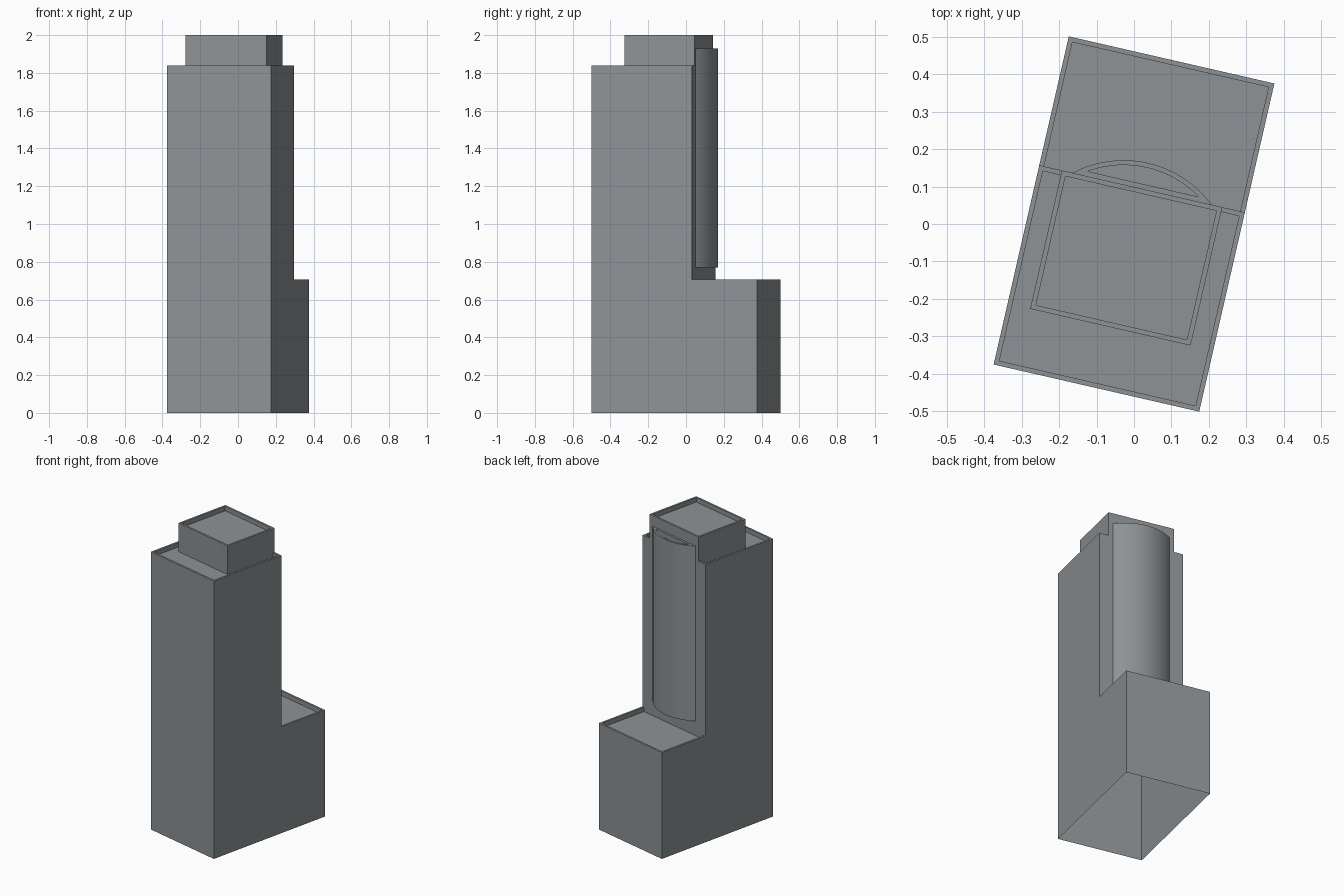
import bpy, bmesh, math
from mathutils import Matrix

if "Cube" in bpy.data.objects:
    bpy.data.objects.remove(bpy.data.objects["Cube"])

TURN = Matrix.Rotation(math.radians(-12.9), 4, 'Z')   # whole building is turned on plan
RIM, DROP = 0.013, 0.03                               # parapet thickness, roof recess

stone = bpy.data.materials.new("grey_stone")
stone.diffuse_color = (0.27, 0.29, 0.305, 1)
stone.use_nodes = True
stone.node_tree.nodes["Principled BSDF"].inputs["Base Color"].default_value = stone.diffuse_color


def rect(x0, x1, y0, y1):
    return [(x0, y0), (x1, y0), (x1, y1), (x0, y1)]


def block(name, outline, z0, z1, closed_base=False):
    """Extruded plan outline with a parapet around a recessed flat roof."""
    bm = bmesh.new()
    low = [bm.verts.new((x, y, z0)) for x, y in outline]
    top = [bm.verts.new((x, y, z1)) for x, y in outline]
    n = len(outline)
    for i in range(n):
        j = (i + 1) % n
        bm.faces.new((low[i], low[j], top[j], top[i]))
    roof = bm.faces.new(top)
    if closed_base:
        bm.faces.new(low[::-1])
    bm.normal_update()
    bmesh.ops.inset_region(bm, faces=[roof], thickness=RIM, use_even_offset=True)
    sunk = bmesh.ops.extrude_discrete_faces(bm, faces=[roof])["faces"][0]
    bmesh.ops.translate(bm, verts=sunk.verts[:], vec=(0, 0, -DROP))
    bm.transform(TURN)
    mesh = bpy.data.meshes.new(name)
    bm.to_mesh(mesh)
    bm.free()
    mesh.materials.append(stone)
    obj = bpy.data.objects.new(name, mesh)
    bpy.context.collection.objects.link(obj)
    return obj


W, D, BACK = 0.282, 0.45, 0.0965

# Stacked masses; the upper two share one flush rear wall
block("podium", rect(-W, W, -D, D), 0, 0.705)
block("tower", rect(-W, W, -D, BACK), 0.705 - DROP, 1.84)
block("crown", rect(-0.22, 0.22, -0.283, BACK), 1.84 - DROP, 2.0)

# Curved bay on the rear wall: a circular segment
half, rise, steps = 0.191, 0.071, 20
radius = (half ** 2 + rise ** 2) / (2 * rise)
span = math.asin(half / radius)
arc = []
for i in range(steps + 1):
    a = span - 2 * span * i / steps
    arc.append((radius * math.sin(a), BACK + rise - radius + radius * math.cos(a)))
bay = block("rear_bay", arc, 0.77, 1.93, closed_base=True)
bpy.context.view_layer.objects.active = bay
bay.select_set(True)
bpy.ops.object.shade_smooth_by_angle(angle=math.radians(25))
